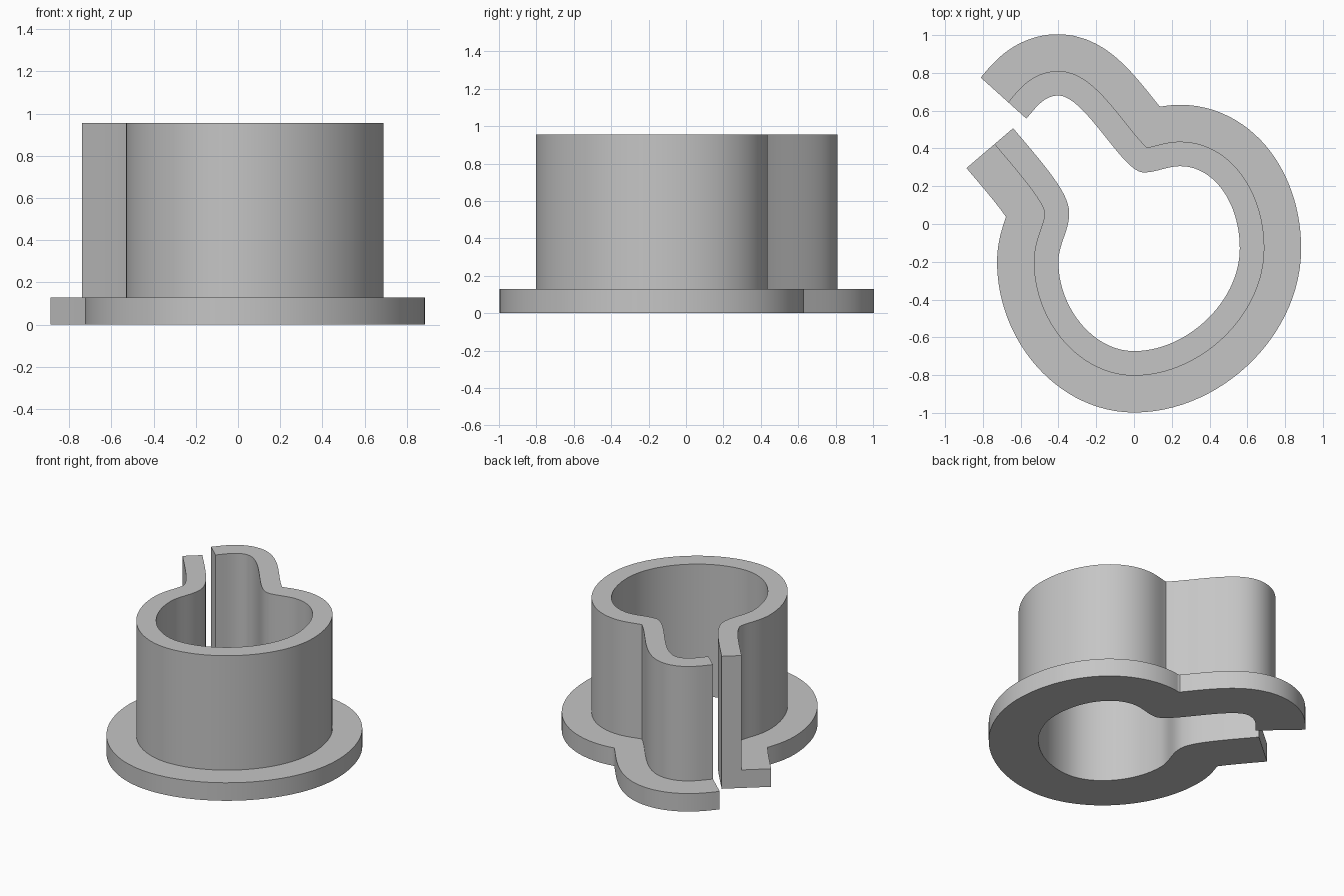
import bpy, bmesh, math
from mathutils import Vector
from mathutils.geometry import interpolate_bezier

cube = bpy.data.objects.get("Cube")
if cube:
    bpy.data.objects.remove(cube, do_unlink=True)

WALL, FLANGE = 0.13, 0.325        # outward offsets from the inner path
HEIGHT, FLANGE_TOP = 0.955, 0.13
STEPS = 28

# Inner path knots: x, y, tangent angle (degrees), handle in, handle out
KNOTS = [
    (-0.64, 0.507, -49.5, 0, 0.32),
    (-0.343, 0.05, -92, 0.10, 0.09),
    (-0.40, -0.20, -90, 0.09, 0.25),
    (0.0, -0.673, 0, 0.21, 0.28),
    (0.56, -0.13, 90, 0.28, 0.24),
    (0.245, 0.306, 180, 0.18, 0.07),
    (0.05, 0.273, 180, 0.07, 0.11),
    (-0.40, 0.68, 180, 0.14, 0.08),
    (-0.57, 0.558, 228, 0.07, 0),
]


def heading(deg):
    a = math.radians(deg)
    return Vector((math.cos(a), math.sin(a), 0))


def inner_path():
    pts = []
    for a, b in zip(KNOTS, KNOTS[1:]):
        p, q = Vector((a[0], a[1], 0)), Vector((b[0], b[1], 0))
        seg = interpolate_bezier(p, p + heading(a[2]) * a[4],
                                 q - heading(b[2]) * b[3], q, STEPS)
        pts += seg if not pts else seg[1:]
    return pts


def offset_path(path, dist):
    """Parallel path; looped stretches collapse into a mitred corner."""
    out, last = [], len(path) - 1
    for i, p in enumerate(path):
        t = path[min(i + 1, last)] - path[max(i - 1, 0)]
        if i == 0:
            t = heading(KNOTS[0][2])
        elif i == last:
            t = heading(KNOTS[-1][2])
        t.normalize()
        out.append(p + Vector((t.y, -t.x, 0)) * dist)
    good = [min((o - p).length for p in path) > dist - 0.002 for o in out]
    good[0] = good[-1] = True
    i = 0
    while i <= last:
        if good[i]:
            i += 1
            continue
        j = i
        while not good[j]:
            j += 1
        corner = (out[i - 1] + out[j]) / 2
        for k in range(i, j):
            out[k] = corner.copy()
        i = j
    return out


# Sweep the L-shaped section along the path
inner = inner_path()
wall = offset_path(inner, WALL)
flange = offset_path(inner, FLANGE)
section = [(inner, 0), (inner, HEIGHT), (wall, HEIGHT),
           (wall, FLANGE_TOP), (flange, FLANGE_TOP), (flange, 0)]

bm = bmesh.new()
rings = [[bm.verts.new((path[i].x, path[i].y, z)) for path, z in section]
         for i in range(len(inner))]
for r, s in zip(rings, rings[1:]):
    for k in range(len(section)):
        n = (k + 1) % len(section)
        bm.faces.new((r[k], r[n], s[n], s[k]))

# End caps at the slit
bm.faces.new(rings[0])
bm.faces.new(rings[-1][::-1])
bmesh.ops.remove_doubles(bm, verts=bm.verts, dist=0.0005)
bmesh.ops.recalc_face_normals(bm, faces=bm.faces)

mesh = bpy.data.meshes.new("flanged_split_sleeve")
bm.to_mesh(mesh)
bm.free()
sleeve = bpy.data.objects.new("flanged_split_sleeve", mesh)
bpy.context.collection.objects.link(sleeve)

# Plain grey material
grey = bpy.data.materials.new("plain_grey")
grey.use_nodes = True
colour = (0.56, 0.56, 0.56, 1)
grey.diffuse_color = colour
grey.node_tree.nodes["Principled BSDF"].inputs["Base Color"].default_value = colour
mesh.materials.append(grey)

bpy.ops.object.select_all(action='DESELECT')
sleeve.select_set(True)
bpy.context.view_layer.objects.active = sleeve
bpy.ops.object.shade_smooth_by_angle(angle=math.radians(30))
